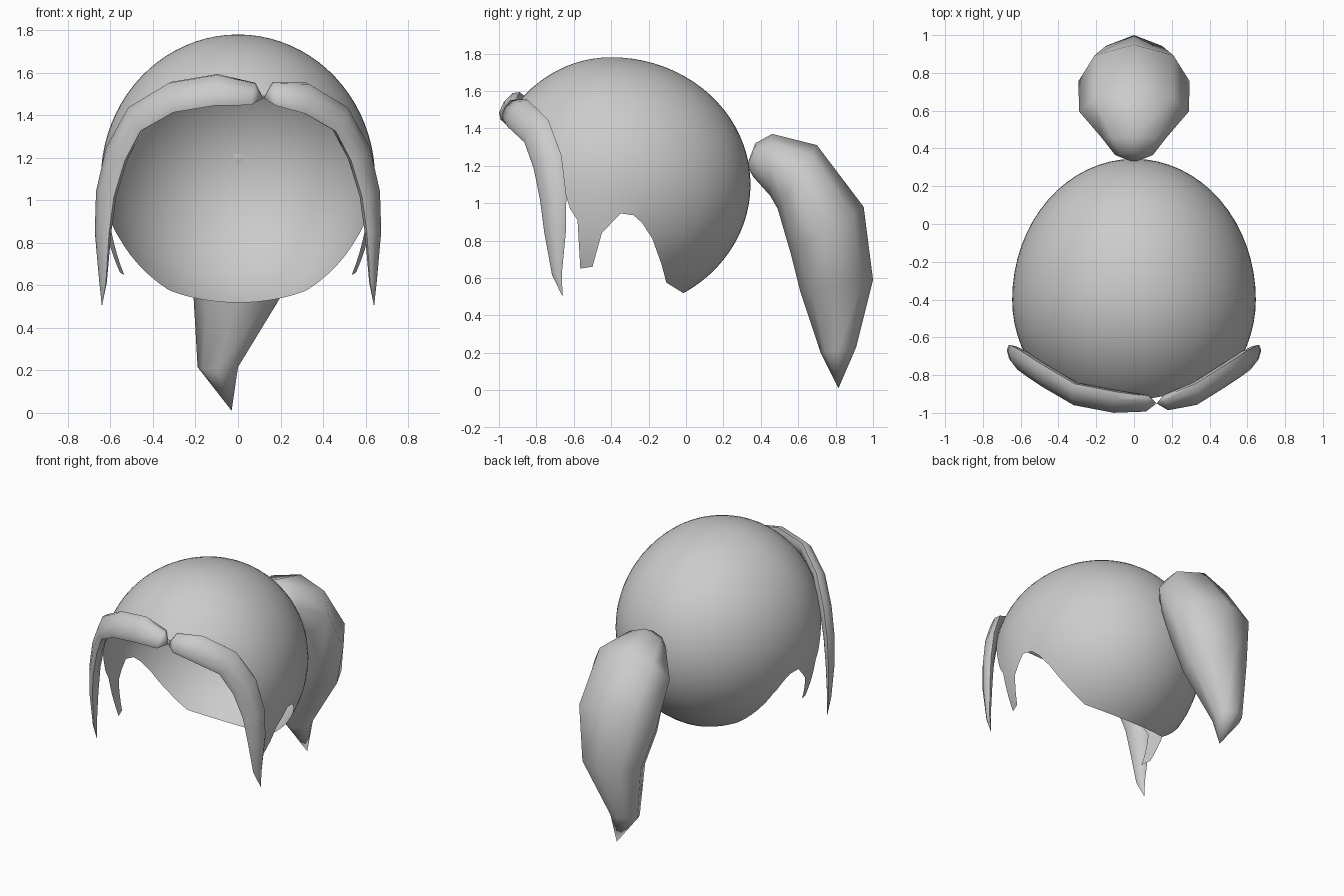
import bpy, bmesh, math
from mathutils import Vector

cube = bpy.data.objects.get("Cube")
if cube:
    bpy.data.objects.remove(cube, do_unlink=True)

hair = bpy.data.materials.new("hair_grey")
hair.use_nodes = True
hair.diffuse_color = (0.6, 0.6, 0.6, 1)
hair.node_tree.nodes["Principled BSDF"].inputs["Base Color"].default_value = (0.6, 0.6, 0.6, 1)

CENTRE = Vector((0, -0.4, 1.1))
RX, RY_FRONT, RY_BACK, RZ = 0.645, 0.65, 0.745, 0.68


def make_object(name, bm):
    mesh = bpy.data.meshes.new(name)
    bm.to_mesh(mesh)
    bm.free()
    mesh.materials.append(hair)
    obj = bpy.data.objects.new(name, mesh)
    bpy.context.collection.objects.link(obj)
    return obj


def smooth(obj, angle):
    bpy.ops.object.select_all(action="DESELECT")
    obj.select_set(True)
    bpy.context.view_layer.objects.active = obj
    bpy.ops.object.shade_smooth_by_angle(angle=math.radians(angle))


def unit(p):
    """Position on the skull scaled back to a unit sphere."""
    d = p - CENTRE
    return Vector((d.x / RX, d.y / (RY_FRONT if d.y < 0 else RY_BACK), d.z / RZ))


def loft(name, start, rings, end, sides=8):
    """Closed tapered lock through rings of (centre, axis a, axis b)."""
    bm = bmesh.new()
    loops = []
    for c, a, b in rings:
        angles = [2 * math.pi * i / sides for i in range(sides)]
        loops.append([bm.verts.new(c + a * math.cos(t) + b * math.sin(t)) for t in angles])
    first, last = bm.verts.new(start), bm.verts.new(end)
    for i in range(sides):
        j = (i + 1) % sides
        bm.faces.new((first, loops[0][j], loops[0][i]))
        for lo, hi in zip(loops, loops[1:]):
            bm.faces.new((lo[i], lo[j], hi[j], hi[i]))
        bm.faces.new((loops[-1][i], loops[-1][j], last))
    bmesh.ops.recalc_face_normals(bm, faces=bm.faces)
    obj = make_object(name, bm)
    smooth(obj, 60)
    return obj


# Cap: ellipsoid trimmed by a side profile
bm = bmesh.new()
bmesh.ops.create_uvsphere(bm, u_segments=64, v_segments=40, radius=1)
for v in bm.verts:
    v.co = CENTRE + Vector((v.co.x * RX, v.co.y * (RY_FRONT if v.co.y < 0 else RY_BACK), v.co.z * RZ))
cap = make_object("hair_cap", bm)

profile = [(-1.2, 1.52), (-0.93, 1.5), (-0.84, 1.43), (-0.72, 1.28), (-0.66, 1.1),
           (-0.62, 0.97), (-0.58, 0.91), (-0.565, 0.65), (-0.5, 0.66), (-0.45, 0.84),
           (-0.35, 0.945), (-0.28, 0.935), (-0.235, 0.895), (-0.18, 0.81),
           (-0.13, 0.67), (-0.105, 0.575), (0, 0.51), (0.1, 0.3), (-1.2, 0.3)]
bm = bmesh.new()
face = bm.faces.new([bm.verts.new((-1, y, z)) for y, z in profile])
new = bmesh.ops.extrude_face_region(bm, geom=[face])["geom"]
bmesh.ops.translate(bm, vec=(2, 0, 0), verts=[g for g in new if isinstance(g, bmesh.types.BMVert)])
bmesh.ops.recalc_face_normals(bm, faces=bm.faces)
cutter = make_object("cap_cutter", bm)
cutter.hide_render = True
mod = cap.modifiers.new("trim", "BOOLEAN")
mod.operation, mod.solver, mod.object = "DIFFERENCE", "EXACT", cutter
bpy.context.view_layer.objects.active = cap
cap.select_set(True)
bpy.ops.object.modifier_apply(modifier="trim")
bpy.data.objects.remove(cutter, do_unlink=True)

# Open the cap by removing the cut walls, then let the sideburns hang straighter
bm = bmesh.new()
bm.from_mesh(cap.data)
walls = [f for f in bm.faces if unit(f.calc_center_median()).length_squared < 0.97]
bmesh.ops.delete(bm, geom=walls, context="FACES")
for v in bm.verts:
    u = unit(v.co)
    if u.z < 0 and v.co.y < -0.25:
        k = min(1, (-0.25 - v.co.y) / 0.15)
        wide = RX * math.sqrt(max(0, 1 - u.y ** 2 - (0.75 * u.z) ** 2))
        v.co.x += k * (math.copysign(wide, v.co.x) - v.co.x)
bm.to_mesh(cap.data)
bm.free()
smooth(cap, 40)

# Fringe: two flattened locks sharing the same side sweep
PARTING = Vector((0.12, -0.95, 1.48))
sweep = [(0.48, -0.8, 1.385, 0.09), (0.57, -0.74, 1.22, 0.09), (0.62, -0.71, 1.03, 0.08),
         (0.635, -0.7, 0.85, 0.065), (0.635, -0.69, 0.62, 0.03)]
fronts = {"right": [(-0.07, -0.95, 1.5, 0.065), (0.1, -0.94, 1.52, 0.09), (0.31, -0.9, 1.485, 0.09)],
          "left": [(0.17, -0.945, 1.5, 0.065), (0.32, -0.9, 1.48, 0.09)]}
for side, front in fronts.items():
    sign = 1 if side == "left" else -1
    path = [(Vector((sign * x, y, z)), w) for x, y, z, w in front + sweep]
    tip = Vector((sign * 0.64, -0.66, 0.5))
    points = [PARTING] + [p for p, w in path] + [tip]
    rings = []
    for i, (p, w) in enumerate(path):
        tangent = (points[i + 2] - points[i]).normalized()
        u = unit(p)
        normal = Vector((u.x / RX, u.y / RY_FRONT, u.z / RZ))
        normal = (normal - tangent * normal.dot(tangent)).normalized()
        rings.append((p, tangent.cross(normal) * w, normal * w * 0.45))
    loft("fringe_" + side, PARTING, rings, tip)

# Ponytail: (upper y, z), (lower y, z), x offset, half width
stations = [((0.37, 1.32), (0.36, 1.14), 0, 0.1), ((0.46, 1.37), (0.45, 1.04), 0, 0.17),
            ((0.7, 1.31), (0.49, 0.97), 0, 0.29), ((0.95, 0.98), (0.56, 0.73), 0, 0.295),
            ((1.0, 0.59), (0.61, 0.53), 0, 0.21), ((0.91, 0.23), (0.72, 0.2), -0.095, 0.095)]
rings = []
for up, low, x, half in stations:
    top, bottom = Vector((x, *up)), Vector((x, *low))
    rings.append(((top + bottom) / 2, (top - bottom) / 2, Vector((half, 0, 0))))
loft("ponytail", Vector((0, 0.325, 1.2)), rings, Vector((-0.03, 0.815, 0.01)))
